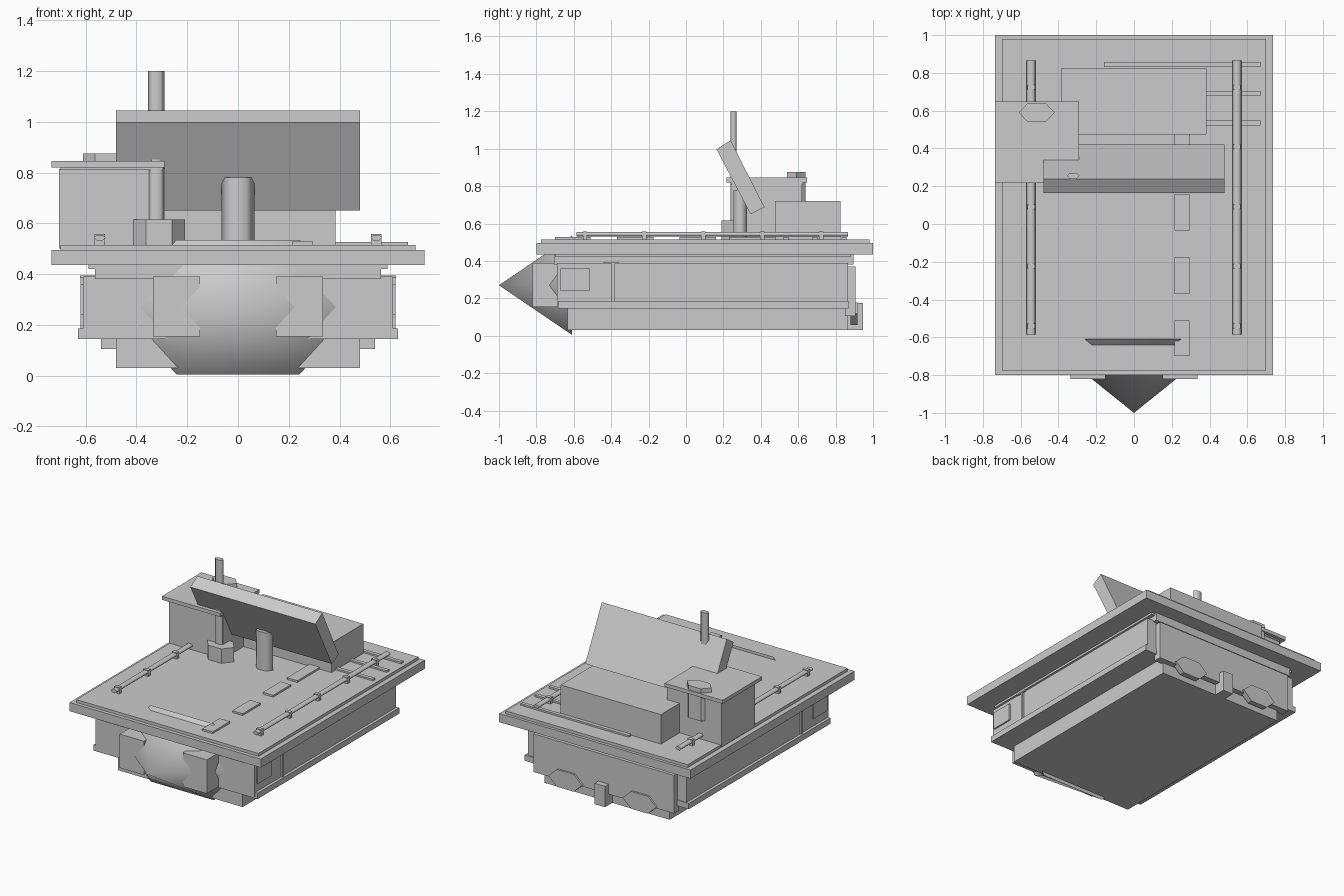
import bpy, bmesh, math

if "Cube" in bpy.data.objects:
    bpy.data.objects.remove(bpy.data.objects["Cube"])

grey = bpy.data.materials.new("light_grey")
grey.diffuse_color = (0.6, 0.6, 0.6, 1)
grey.use_nodes = True
grey.node_tree.nodes["Principled BSDF"].inputs["Base Color"].default_value = grey.diffuse_color


def finish(name, bm, smooth=False):
    bmesh.ops.recalc_face_normals(bm, faces=bm.faces)
    me = bpy.data.meshes.new(name)
    bm.to_mesh(me)
    bm.free()
    me.materials.append(grey)
    for p in me.polygons:
        p.use_smooth = smooth and len(p.vertices) < 5
    ob = bpy.data.objects.new(name, me)
    bpy.context.collection.objects.link(ob)
    return ob


def loft(name, rings, smooth=False):
    """Closed solid through rings of equal vertex count."""
    bm = bmesh.new()
    vs = [[bm.verts.new(p) for p in r] for r in rings]
    n = len(vs[0])
    for a, b in zip(vs, vs[1:]):
        for i in range(n):
            j = (i + 1) % n
            bm.faces.new((a[i], a[j], b[j], b[i]))
    bm.faces.new(vs[0])
    bm.faces.new(vs[-1])
    return finish(name, bm, smooth)


def box(name, x, y, z):
    return loft(name, [[(x[0], y[0], h), (x[1], y[0], h),
                        (x[1], y[1], h), (x[0], y[1], h)] for h in z])


def hexagon(ra, rb):
    """Six points, corners on the first axis, rb the half height."""
    return [(ra * math.cos(i * math.pi / 3),
             rb * math.sin(i * math.pi / 3) / math.sin(math.pi / 3)) for i in range(6)]


def hex_post(name, c, r, z, smooth=False):
    return loft(name, [[(c[0] + a, c[1] + b, h) for a, b in hexagon(*r)] for h in z], smooth)


def hex_bar(name, c, r, y, smooth=False):
    return loft(name, [[(c[0] + a, h, c[1] + b) for a, b in hexagon(*r)] for h in y], smooth)


# Hull layers
box("keel", (-.48, .48), (-.634, .865), (.03, .16))
box("lower_rim", (-.63, .63), (-.685, .87), (.145, .185))
box("main_hull", (-.61, .61), (-.69, .865), (.155, .39))
box("upper_hull", (-.563, .563), (-.705, .895), (.38, .44))
box("under_deck", (-.59, .59), (-.70, .88), (.42, .44))
box("transom", (-.54, .54), (.85, .905), (.105, .37))

# Deck
box("deck", (-.735, .735), (-.8, 1.0), (.435, .495))
box("deck_top", (-.70, .70), (-.775, .98), (.49, .515))

# Pointed bow
bm = bmesh.new()
tip = bm.verts.new((0, -1, .27))
base = [bm.verts.new((a, -.61, .27 + b)) for a, b in hexagon(.485, .265)]
bm.faces.new(base)
for i in range(6):
    bm.faces.new((tip, base[i], base[(i + 1) % 6]))
finish("bow", bm, True)

# Paired hull fittings and deck rails
for s, side in ((-1, "left"), (1, "right")):
    def span(a, b):
        return tuple(sorted((s * a, s * b)))
    box("bow_block_" + side, span(.15, .335), (-.82, -.68), (.155, .39))
    box("side_hatch_" + side, span(.6, .62), (-.67, -.515), (.24, .36))
    box("side_rib_" + side, span(.6, .62), (-.397, -.38), (.185, .39))
    box("rib_cap_" + side, span(.55, .622), (-.44, -.36), (.385, .395))
    hex_bar("rear_disc_" + side, (s * .285, .118), (.13, .06), (.88, .918))
    hex_bar("rail_" + side, (s * .545, .543), (.023, .011), (-.585, .865), True)
    for i in range(5):
        y = -.54 + i * .316
        box("rail_clip_" + side, (s * .545 - .02, s * .545 + .02),
            (y - .012, y + .012), (.51, .558))

# Stern post
box("stern_post", (-.04, .04), (.82, .945), (.03, .175))

# Cabin
box("cabin", (-.705, -.29), (.25, .62), (.5, .815))
# Roof is narrower in front of the cabin, behind the tilted panel
box("cabin_roof", (-.735, -.29), (.216, .648), (.82, .845))
box("roof_seam", (-.70, -.295), (.24, .625), (.81, .825))
hex_post("roof_vent", (-.515, .59), (.095, .05), (.65, .875))

# Engine housing and tilted panel
box("rear_housing", (-.385, .385), (.475, .825), (.5, .72))
profile = [(.163, .997), (.238, 1.045), (.42, .687), (.345, .65)]
loft("tilted_panel", [[(x, y, z) for y, z in profile] for x in (-.48, .48)])

# Columns carrying the panel, and the mast
hex_post("panel_column", (0, .29), (.065, .036), (.5, .78), True)
hex_post("mast", (-.322, .255), (.033, .016), (.5, 1.2), True)
hex_post("mast_base", (-.312, .255), (.103, .065), (.5, .615))

# Deck hatches and cross bars
for y in ((-.7, -.51), (-.37, -.175), (-.035, .16), (.23, .475)):
    box("deck_hatch", (.215, .295), y, (.5, .528))
for y in (.535, .69, .845):
    box("cross_bar", (-.16, .67), (y - .013, y + .013), (.505, .527))
